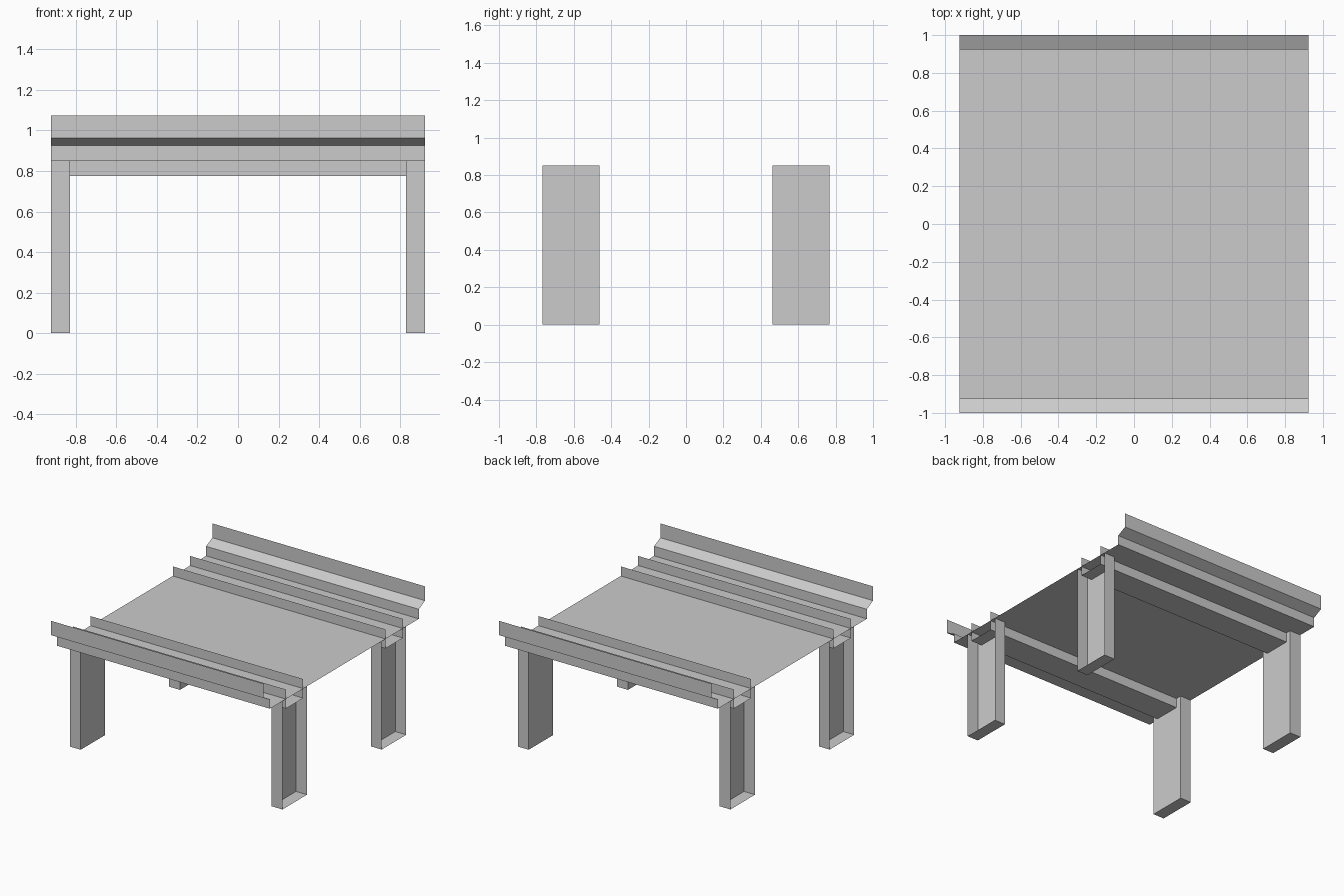
import bpy

if "Cube" in bpy.data.objects:
    bpy.data.objects.remove(bpy.data.objects["Cube"])

HALF = 0.923  # half width along x


def add_mesh(name, verts, faces):
    mesh = bpy.data.meshes.new(name)
    mesh.from_pydata(verts, [], faces)
    mesh.update()
    obj = bpy.data.objects.new(name, mesh)
    bpy.context.collection.objects.link(obj)
    return obj


def extrude_profile(name, points):
    """Sweep an open (y, z) profile along x as a thin sheet."""
    verts = [(x, y, z) for y, z in points for x in (-HALF, HALF)]
    faces = [(2 * i, 2 * i + 1, 2 * i + 3, 2 * i + 2) for i in range(len(points) - 1)]
    return add_mesh(name, verts, faces)


# Deck sheet with folded, flared rims at front and back
rim = [(-1.0, 1.075), (-1.0, 0.963), (-0.923, 0.925), (-0.923, 0.85)]
extrude_profile("deck", rim + [(-y, z) for y, z in reversed(rim)])

# Open-topped U channels running through the deck
for side, label in ((-1, "front"), (1, "back")):
    a, b = sorted((side * 0.51, side * 0.725))
    extrude_profile(label + "_channel",
                    [(a, 0.925), (a, 0.775), (b, 0.775), (b, 0.925)])

# Legs: hollow boxes open at the top and on the outer side
for sx, xl in ((-1, "left"), (1, "right")):
    for sy, yl in ((-1, "front"), (1, "back")):
        y0, y1 = sorted((sy * 0.463, sy * 0.767))
        xi, xo = sx * 0.828, sx * HALF
        ring = [(xo, y0), (xi, y0), (xi, y1), (xo, y1)]
        verts = [(x, y, z) for z in (0.0, 0.85) for x, y in ring]
        faces = [(0, 1, 5, 4), (1, 2, 6, 5), (2, 3, 7, 6), (3, 2, 1, 0)]
        if sx > 0:
            faces = [f[::-1] for f in faces]
        add_mesh(f"{yl}_{xl}_leg", verts, faces)
